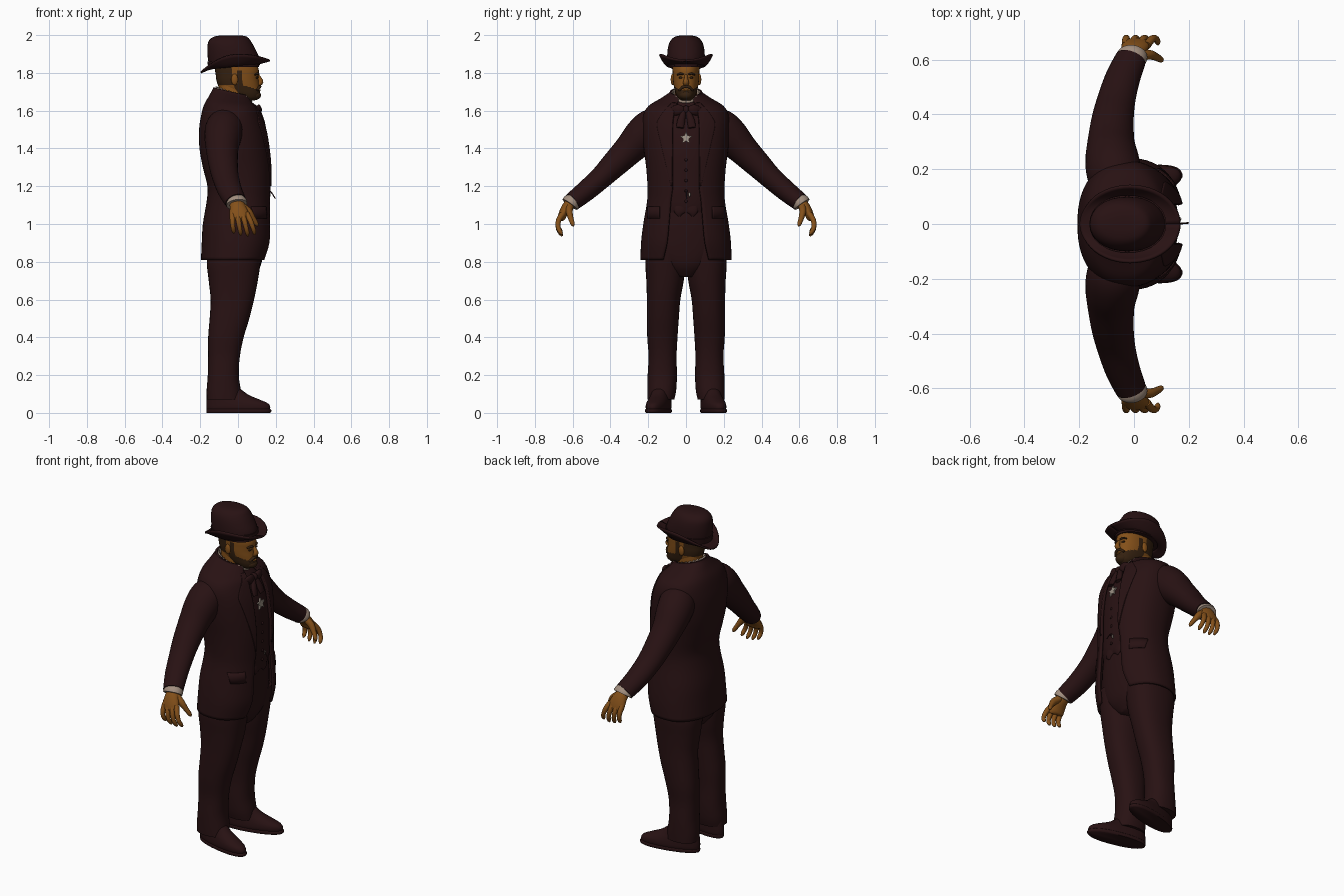
import bpy, bmesh, math
from mathutils import Vector, Matrix


def material(name, rgb):
    m = bpy.data.materials.new(name)
    m.diffuse_color = (*rgb, 1)
    return m


SUIT = material("dark maroon cloth", (0.021, 0.0058, 0.0064))
SKIN = material("tan skin", (0.23, 0.08, 0.010))
HAIR = material("dark brown hair", (0.035, 0.015, 0.005))
LINEN = material("pale linen", (0.36, 0.27, 0.21))
METAL = material("dull silver", (0.33, 0.28, 0.23))


def refine(rows, k=4):
    """Catmull-Rom interpolation between rows of numbers."""
    out = []
    for i in range(len(rows) - 1):
        p = [rows[max(0, min(len(rows) - 1, i + j))] for j in (-1, 0, 1, 2)]
        for s in range(k):
            t = s / k
            out.append([b + 0.5 * t * (c - a + t * (2*a - 5*b + 4*c - d + t * (3*(b - c) + d - a)))
                        for a, b, c, d in zip(*p)])
    return out + [list(rows[-1])]


def skin(name, rings, mat, closed=True, thick=0, angle=50):
    """Bridge rings of points; closed lofts get end caps."""
    bm = bmesh.new()
    vs = [[bm.verts.new(p) for p in r] for r in rings]
    n = len(rings[0])
    for a, b in zip(vs, vs[1:]):
        for i in range(n if closed else n - 1):
            j = (i + 1) % n
            bm.faces.new((a[i], a[j], b[j], b[i]))
    if closed:
        bm.faces.new(vs[0])
        bm.faces.new(vs[-1])
    bmesh.ops.recalc_face_normals(bm, faces=bm.faces)
    me = bpy.data.meshes.new(name)
    bm.to_mesh(me)
    bm.free()
    me.shade_smooth()
    me.set_sharp_from_angle(angle=math.radians(angle))
    me.materials.append(mat)
    ob = bpy.data.objects.new(name, me)
    bpy.context.collection.objects.link(ob)
    if thick:
        mod = ob.modifiers.new("thickness", 'SOLIDIFY')
        mod.thickness, mod.offset = thick, 0
    return ob


def sup(v, e):
    return math.copysign(abs(v) ** e, v)


def ring(z, xb, xf, y0, y1, n=2.3, tilt=0, seg=32):
    cx, rx, cy, ry = (xb + xf) / 2, (xf - xb) / 2, (y0 + y1) / 2, (y1 - y0) / 2
    pts = []
    for i in range(seg):
        a = math.tau * i / seg
        dx = rx * sup(math.cos(a), 2 / n)
        pts.append(Vector((cx + dx, cy + ry * sup(math.sin(a), 2 / n), z + tilt * dx)))
    return pts


def body(name, rows, mat, n=2.3, k=4, tilt=0):
    """Symmetric loft from rows of (z, back, front, half width)."""
    return skin(name, [ring(z, b, f, -w, w, n, tilt) for z, b, f, w in refine(rows, k)], mat)


def tube(name, rows, mat, s=1, k=4, seg=20):
    """Limb along rows of (x, y, z, x radius, other radius)."""
    rows, rings = refine(rows, k), []
    for i, (x, y, z, rx, rn) in enumerate(rows):
        a, b = rows[max(i - 1, 0)], rows[min(i + 1, len(rows) - 1)]
        d = (Vector(b[:3]) - Vector(a[:3])).normalized()
        u = (Vector((1, 0, 0)) - d * d.x).normalized()
        v = d.cross(u)
        pts = [Vector((x, y, z)) + u * rx * math.cos(t) + v * rn * math.sin(t)
               for t in (math.tau * j / seg for j in range(seg))]
        rings.append([Vector((p.x, p.y * s, p.z)) for p in pts])
    return skin(name, rings, mat)


def ball(name, c, r, mat):
    rows = [(c[2] + r[2] * math.sin(a), c[0] - r[0] * math.cos(a), c[0] + r[0] * math.cos(a), r[1] * math.cos(a))
            for a in (math.radians(-88 + 16 * i) for i in range(12))]
    return skin(name, [[p + Vector((0, c[1], 0)) for p in ring(z, b, f, -w, w, 2, 0, 16)]
                       for z, b, f, w in rows], mat)


# Coat: open-fronted shell, rows of (z, back, front, half width, front gap, tilt)
COAT = refine([(.81, -.19, .15, .235, .12, 0), (.9, -.186, .172, .232, .10, 0), (1.0, -.18, .175, .22, .09, 0),
               (1.12, -.16, .172, .2, .08, 0), (1.2, -.156, .173, .198, .07, 0), (1.3, -.18, .173, .205, .07, 0),
               (1.4, -.198, .163, .218, .07, 0), (1.5, -.2, .145, .225, .07, 0), (1.57, -.19, .12, .222, .065, 0),
               (1.62, -.175, .1, .195, .055, -.05), (1.655, -.15, .075, .135, .045, -.15),
               (1.685, -.13, .06, .085, .035, -.25), (1.70, -.125, .05, .078, .035, -.25)])


def coat_patch(name, z0, z1, lo, hi, off=0, cols=12, thick=.01, s=1):
    """Patch on the coat surface; lo and hi map a row to front y values (hi None wraps round)."""
    rings = []
    for z, b, f, w, g, tilt in COAT:
        if not z0 - .001 <= z <= z1 + .001:
            continue
        t0 = math.asin(min(1, lo(z, g) / w) ** 1.15)
        t1 = math.tau - t0 if hi is None else math.asin(min(1, hi(z, g) / w) ** 1.15)
        pts = []
        for i in range(cols + 1):
            a = t0 + (t1 - t0) * i / cols
            dx = ((f - b) / 2 + off) * sup(math.cos(a), 2 / 2.3)
            pts.append(Vector(((b + f) / 2 + dx, s * (w + off) * sup(math.sin(a), 2 / 2.3), z + tilt * dx)))
        rings.append(pts)
    return skin(name, rings, SUIT, False, thick)


coat_patch("coat", .8, 1.75, lambda z, g: g, None, cols=60, thick=.012)
for s in (1, -1):
    coat_patch("lapel", 1.19, 1.66, lambda z, g: g,
               lambda z, g: g + .004 + .075 * max(0, min((z - 1.19) / .33, (1.70 - z) / .16, 1)), .006, s=s)
    coat_patch("pocket_flap", 1.03, 1.10, lambda z, g: .135, lambda z, g: .195, .006, s=s)

# Waistcoat, hips and waistcoat buttons
body("waistcoat", [(1.06, -.13, .15, .16), (1.12, -.13, .16, .17), (1.25, -.13, .163, .17), (1.35, -.15, .162, .175),
                   (1.45, -.15, .148, .18), (1.55, -.14, .12, .17), (1.62, -.12, .085, .12), (1.67, -.1, .05, .07)], SUIT)
body("trouser_seat", [(1.13, -.13, .145, .17), (1.0, -.16, .148, .195), (.87, -.165, .138, .208),
                      (.78, -.16, .12, .15), (.72, -.12, .08, .06)], SUIT)
for i in range(5):
    ball("waistcoat_button", (.163, 0, 1.12 + .055 * i), (.006, .008, .008), SUIT)
for s in (1, -1):
    tube("waistcoat_point", [(.135, .02 * s, 1.1, .02, .05), (.145, .035 * s, 1.065, .012, .03),
                             (.145, .035 * s, 1.04, .004, .005)], SUIT)

# Legs and shoes
LEG = [(.9, -.15, .13, .004, .205), (.8, -.165, .12, .005, .215), (.7, -.155, .105, .012, .21),
       (.6, -.145, .085, .03, .207), (.5, -.15, .06, .038, .207), (.4, -.158, .03, .045, .205),
       (.3, -.158, .01, .05, .198), (.2, -.16, .004, .048, .203), (.12, -.166, .015, .052, .205),
       (.07, -.165, .02, .062, .205)]
SHOE = [(.012, -.168, .172, .052), (.03, -.17, .177, .056), (.05, -.17, .165, .055), (.07, -.168, .12, .052),
        (.095, -.166, .06, .048), (.13, -.16, .01, .045)]
SOLE = [(0, -.168, .176, .054), (.006, -.17, .182, .058), (.016, -.17, .182, .058), (.02, -.168, .178, .055)]
for s in (1, -1):
    skin("trouser_leg", [[Vector((p.x, s * p.y, p.z)) for p in ring(*r)] for r in refine(LEG)], SUIT)
    turn = Matrix.Translation((-.08, s * .127, 0)) @ Matrix.Rotation(s * .22, 4, 'Z') @ Matrix.Translation((.08, 0, 0))
    for name, rows in (("shoe", SHOE), ("shoe_sole", SOLE)):
        body(name, rows, SUIT, 2.2).data.transform(turn)

# Sleeves, cuffs and hands
for s in (1, -1):
    tube("sleeve", [(-.05, .13, 1.535, .085, .08), (-.07, .18, 1.51, .1, .1), (-.08, .235, 1.462, .098, .098),
                    (-.084, .3, 1.395, .086, .082), (-.078, .38, 1.315, .077, .07), (-.065, .45, 1.245, .07, .06),
                    (-.042, .53, 1.175, .064, .055), (-.012, .602, 1.118, .057, .049)], SUIT, s, 5, 28)
    tube("shirt_cuff", [(-.014, .596, 1.122, .05, .042), (-.008, .608, 1.112, .056, .049),
                        (-.006, .615, 1.103, .055, .047)], LINEN, s, 2, 28)
    tube("palm", [(-.01, .6, 1.12, .036, .03), (-.002, .628, 1.09, .042, .029), (.004, .648, 1.06, .05, .024),
                  (.008, .66, 1.03, .05, .02), (.008, .663, 1.02, .04, .012)], SKIN, s)
    for i, length in enumerate((.85, 1, 1.05, .95)):
        x = -.031 + .026 * i
        tube("finger", [(x, .652, 1.055, .014, .016), (x * 1.2 + .008, .674, 1.02, .014, .014),
                        (x * 1.35 + .015, .677, 1.02 - .04 * length, .012, .012),
                        (x * 1.4 + .02, .665, 1.02 - .065 * length, .011, .011),
                        (x * 1.4 + .022, .655, 1.02 - .08 * length, .004, .004)], SKIN, s, 4, 12)
    tube("thumb", [(.02, .615, 1.095, .02, .02), (.055, .618, 1.065, .02, .018), (.08, .61, 1.03, .014, .014),
                   (.098, .6, 1.0, .011, .011), (.102, .597, .988, .004, .004)], SKIN, s, 4, 12)

# Neck, frilled shirt collar and bow tie
body("neck", [(1.6, -.1, .05, .06), (1.66, -.1, .045, .06), (1.74, -.1, .04, .058)], SKIN)
frill = []
for z, grow in ((1.665, 0), (1.678, .006), (1.695, .002)):
    r = ring(z, -.112 - grow, .066 + grow, -.07 - grow, .07 + grow, 2, -.32, 48)
    frill.append([p + Vector((0, 0, .004 * (-1) ** i if grow == .002 else 0)) for i, p in enumerate(r)])
skin("shirt_collar", [r + r[:1] for r in frill], LINEN, False, .008)
ball("bow_knot", (.105, 0, 1.605), (.022, .02, .022), SUIT)
for s in (1, -1):
    tube("bow_wing", [(.105, .005 * s, 1.605, .012, .012), (.11, .04 * s, 1.605, .014, .028),
                      (.1, .075 * s, 1.595, .008, .022)], SUIT)
    tube("bow_tail", [(.105, .01 * s, 1.6, .014, .012), (.125, .025 * s, 1.55, .014, .02),
                      (.14, .032 * s, 1.51, .008, .02)], SUIT)

# Badge star on the chest and watch chain
star = [(math.sin(math.pi * i / 5) * (.034 if i % 2 == 0 else .016),
         math.cos(math.pi * i / 5) * (.034 if i % 2 == 0 else .016)) for i in range(10)]
skin("badge", [[Vector((x - .14 * v, u, 1.455 + v)) for u, v in star] for x in (.148, .157)], METAL)
tube("watch_chain", [(.16, 0, 1.18, .004, .004), (.178, .002, 1.165, .003, .003), (.188, .003, 1.15, .003, .003),
                     (.198, .004, 1.135, .003, .003)], SUIT, 1, 3, 8)
ball("watch_fob", (.168, .018, 1.155), (.005, .006, .012), METAL)

# Head with hair and beard coloured by region
head = body("head", [(1.655, .03, .09, .026), (1.668, -.01, .108, .042), (1.69, -.06, .116, .054),
                     (1.715, -.095, .114, .061), (1.74, -.108, .111, .066), (1.765, -.115, .108, .069),
                     (1.79, -.118, .109, .07), (1.82, -.122, .109, .071), (1.87, -.12, .09, .07)], SKIN, 2.2, 5)
head.data.materials.append(HAIR)
for p in head.data.polygons:
    x, y, z = p.center
    beard = z < 1.712 - .25 * (x - .11) and x > -.01
    sideburn = -.012 < x < .022 and z < 1.81
    if beard or sideburn or (x < -.025 and z > 1.735):
        p.material_index = 1
tube("nose", [(.1, 0, 1.79, .008, .008), (.113, 0, 1.772, .011, .01), (.12, 0, 1.752, .014, .015),
              (.11, 0, 1.738, .01, .014)], SKIN, 1, 4, 12)
ball("chin_beard", (.088, 0, 1.682), (.034, .036, .026), HAIR)
ball("lower_lip", (.114, 0, 1.708), (.006, .016, .005), SKIN)
for s in (1, -1):
    tube("moustache", [(.115, 0, 1.728, .009, .007), (.112, .018 * s, 1.724, .009, .008),
                       (.1, .036 * s, 1.708, .008, .006)], HAIR, 1, 4, 10)
    tube("eyebrow", [(.108, .012 * s, 1.792, .007, .005), (.104, .03 * s, 1.796, .007, .006),
                     (.09, .046 * s, 1.79, .005, .004)], HAIR, 1, 4, 10)
    ball("eye", (.1, .028 * s, 1.775), (.008, .011, .006), HAIR)
    ball("ear", (-.018, .071 * s, 1.765), (.018, .01, .03), SKIN)

# Hat: dented crown, band and curled brim
crown = body("hat_crown", [(1.83, -.152, .112, .098), (1.88, -.16, .112, .1), (1.93, -.162, .09, .096),
                           (1.965, -.157, .07, .085), (1.988, -.135, .052, .064), (1.997, -.1, .025, .035),
                           (1.9985, -.06, -.02, .008)], SUIT, 2.1)
body("hat_band", [(1.835, -.157, .117, .103), (1.868, -.163, .118, .105)], SUIT, 2.1, 3, .05)
brim = []
for j in range(7):
    t = j / 6
    row = []
    for i in range(49):
        a = math.tau * i / 48
        c, sn = math.cos(a), math.sin(a)
        rise = .062 * sn * sn * t ** 1.6 + (.018 * t if c > 0 else -.022 * -1 * -t) * c * c
        row.append(Vector((-.022 + .008 * t + (.125 + .058 * t) * c,
                           (.092 + .047 * t) * sn, 1.836 + .012 * c + rise)))
    brim.append(row)
skin("hat_brim", brim, SUIT, False, .01)
